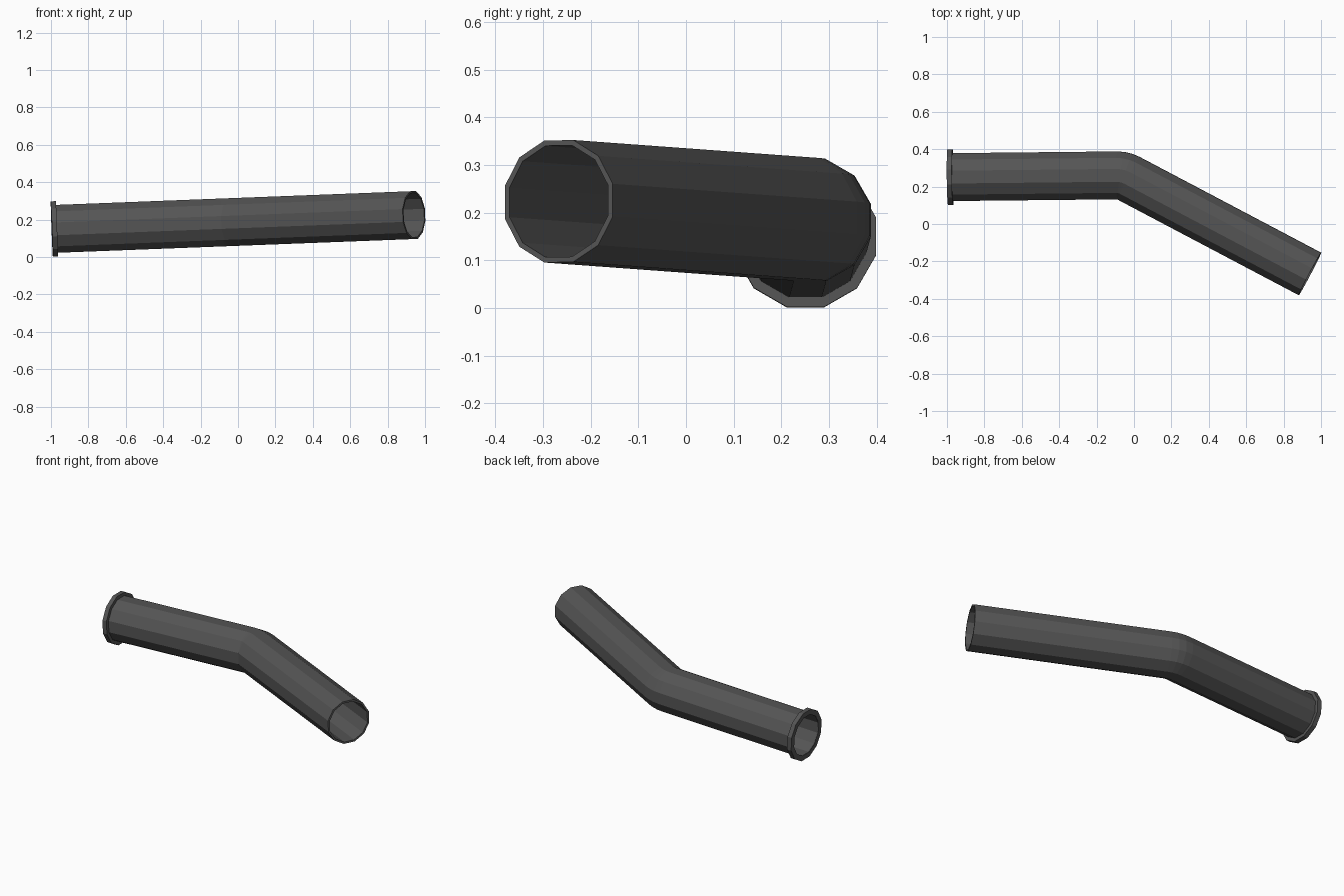
import bpy, bmesh, math
from mathutils import Vector, Matrix

if "Cube" in bpy.data.objects:
    bpy.data.objects.remove(bpy.data.objects["Cube"])

SIDES = 12
TILT = Matrix.Rotation(-math.atan(0.0385), 4, 'Y')   # pipe rises toward +x
PLACE = Matrix.Translation((0, 0, 0.188)) @ TILT

mat = bpy.data.materials.new("dark_metal")
mat.diffuse_color = (0.09, 0.09, 0.09, 1)
mat.use_nodes = True
mat.node_tree.nodes["Principled BSDF"].inputs["Base Color"].default_value = mat.diffuse_color


def ring(bm, center, angle, apothem):
    """12-sided ring facing along 'angle' in plan, flats at top and bottom."""
    r = apothem / math.cos(math.pi / SIDES)
    side = Vector((-math.sin(angle), math.cos(angle), 0))
    verts = []
    for i in range(SIDES):
        a = 2 * math.pi * (i + 0.5) / SIDES
        p = Vector(center) + side * (r * math.cos(a)) + Vector((0, 0, r * math.sin(a)))
        verts.append(bm.verts.new(PLACE @ p))
    return verts


def tube(name, stations, outer, inner):
    """Hollow tube through (center, angle) stations with closed end rims."""
    bm = bmesh.new()
    loops = [ring(bm, c, a, outer) for c, a in stations]
    loops += [ring(bm, c, a, inner) for c, a in reversed(stations)]
    for k, A in enumerate(loops):
        B = loops[(k + 1) % len(loops)]
        for i in range(SIDES):
            j = (i + 1) % SIDES
            bm.faces.new((A[i], A[j], B[j], B[i]))
    bmesh.ops.recalc_face_normals(bm, faces=bm.faces)
    me = bpy.data.meshes.new(name)
    bm.to_mesh(me)
    bm.free()
    me.materials.append(mat)
    ob = bpy.data.objects.new(name, me)
    bpy.context.collection.objects.link(ob)
    return ob


R = 0.128
a0, a1 = math.radians(0.6), math.radians(-27.8)
pivot = Vector((-0.09, 0.131, 0))          # inside corner of the bend


def bend(t):
    a = a0 + (a1 - a0) * t
    return pivot + Vector((-math.sin(a), math.cos(a), 0)) * (R + 0.001), a


# Main pipe: straight run, short fan-shaped bend, straight run
d0 = Vector((math.cos(a0), math.sin(a0), 0))
d1 = Vector((math.cos(a1), math.sin(a1), 0))
b0, b1 = bend(0)[0], bend(1)[0]
start = b0 - d0 * 0.904
end = b1 + d1 * 1.098
tube("bent_pipe",
     [(start, a0), bend(0), bend(1 / 3), bend(2 / 3), bend(1), (end, a1)],
     R, R - 0.011)

# Collar around the left end
tube("end_collar", [(start - d0 * 0.001, a0), (start + d0 * 0.026, a0)], 0.148, R - 0.009)
